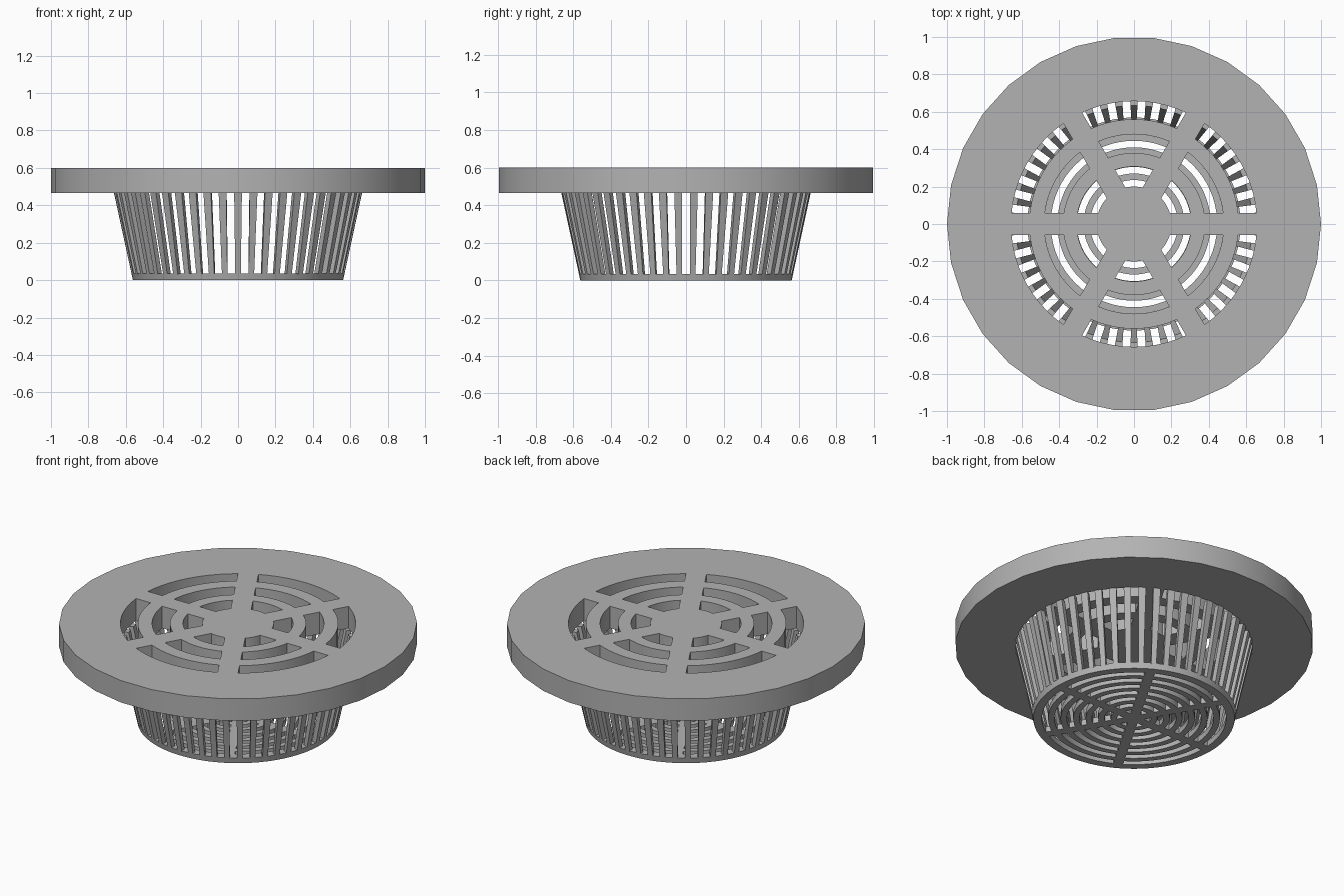
import bpy, bmesh, math

cube = bpy.data.objects.get("Cube")
if cube:
    bpy.data.objects.remove(cube, do_unlink=True)

PLATE_BOTTOM, PLATE_TOP = 0.465, 0.6
BASE_TOP = 0.035
BARS = 50

grey = bpy.data.materials.new("plain grey")
grey.use_nodes = True
colour = (0.45, 0.45, 0.45, 1)
grey.diffuse_color = colour
grey.node_tree.nodes["Principled BSDF"].inputs["Base Color"].default_value = colour


def make_object(name, bm):
    bmesh.ops.recalc_face_normals(bm, faces=bm.faces)
    mesh = bpy.data.meshes.new(name)
    bm.to_mesh(mesh)
    bm.free()
    mesh.materials.append(grey)
    obj = bpy.data.objects.new(name, mesh)
    bpy.context.collection.objects.link(obj)
    return obj


def cone_radius(z):
    """Outer radius of the tapering basket at height z."""
    return 0.562 + (0.663 - 0.562) * z / PLATE_BOTTOM


def loft(bm, low, high):
    """Closed solid between two matching outlines."""
    a = [bm.verts.new(p) for p in low]
    b = [bm.verts.new(p) for p in high]
    bm.faces.new(a[::-1])
    bm.faces.new(b)
    for i in range(len(a)):
        j = (i + 1) % len(a)
        bm.faces.new((a[i], a[j], b[j], b[i]))


def circle(r, z, sides):
    return [(r * math.cos(math.tau * i / sides), r * math.sin(math.tau * i / sides), z)
            for i in range(sides)]


def disc(name, r_low, r_high, z_low, z_high, sides):
    bm = bmesh.new()
    loft(bm, circle(r_low, z_low, sides), circle(r_high, z_high, sides))
    return make_object(name, bm)


def slot_outline(start, r_in, r_out, half_spoke, z, steps=10):
    """Curved slot between two spokes with straight parallel sides."""
    points = []
    for r, order in ((r_in, range(steps, -1, -1)), (r_out, range(steps + 1))):
        edge = math.asin(half_spoke / r)
        for i in order:
            a = start + edge + (math.pi / 3 - 2 * edge) * i / steps
            points.append((r * math.cos(a), r * math.sin(a), z))
    return points


def cut_slots(obj, rings, half_spoke, z_low, z_high):
    """Cut six slots per ring through a disc."""
    bm = bmesh.new()
    for r_in, r_out in rings:
        for k in range(6):
            start = k * math.pi / 3
            loft(bm, slot_outline(start, r_in, r_out, half_spoke, z_low),
                 slot_outline(start, r_in, r_out, half_spoke, z_high))
    cutter = make_object("slot_cutter", bm)
    cutter.hide_render = True
    mod = obj.modifiers.new("slots", 'BOOLEAN')
    mod.operation = 'DIFFERENCE'
    mod.solver = 'EXACT'
    mod.object = cutter
    bpy.context.view_layer.update()
    evaluated = obj.evaluated_get(bpy.context.evaluated_depsgraph_get())
    mesh = bpy.data.meshes.new_from_object(evaluated)
    obj.modifiers.clear()
    obj.data = mesh
    bpy.data.objects.remove(cutter, do_unlink=True)


# Wide slotted top plate
plate = disc("top_plate", 1, 1, PLATE_BOTTOM, PLATE_TOP, 30)
cut_slots(plate, [(0.2, 0.307), (0.38, 0.48), (0.56, 0.657)], 0.0575,
          PLATE_BOTTOM - 0.1, PLATE_TOP + 0.1)

# Basket floor with concentric rings and spokes
floor = disc("basket_floor", cone_radius(0), cone_radius(BASE_TOP), 0, BASE_TOP, 100)
cut_slots(floor, [(0.06 + 0.07 * k, 0.095 + 0.07 * k) for k in range(7)], 0.027,
          -0.1, BASE_TOP + 0.1)

# Sloping side bars separated by even gaps
bm = bmesh.new()
for k in range(BARS):
    mid = math.tau * (k + 0.5) / BARS
    ends = []
    for z in (BASE_TOP - 0.005, PLATE_BOTTOM + 0.001):
        outline = []
        for r, signs in ((cone_radius(z) - 0.03, (1, -1)), (cone_radius(z), (-1, 1))):
            half = r * math.tan(math.pi / BARS) - 0.021
            for s in signs:
                x, y = r, s * half
                outline.append((x * math.cos(mid) - y * math.sin(mid),
                                x * math.sin(mid) + y * math.cos(mid), z))
        ends.append(outline)
    loft(bm, *ends)
bars = make_object("basket_bars", bm)

# Smooth the round rims, keep the edges crisp
bpy.ops.object.select_all(action='DESELECT')
for obj in (plate, floor, bars):
    obj.select_set(True)
bpy.context.view_layer.objects.active = plate
bpy.ops.object.shade_smooth_by_angle(angle=math.radians(30))
